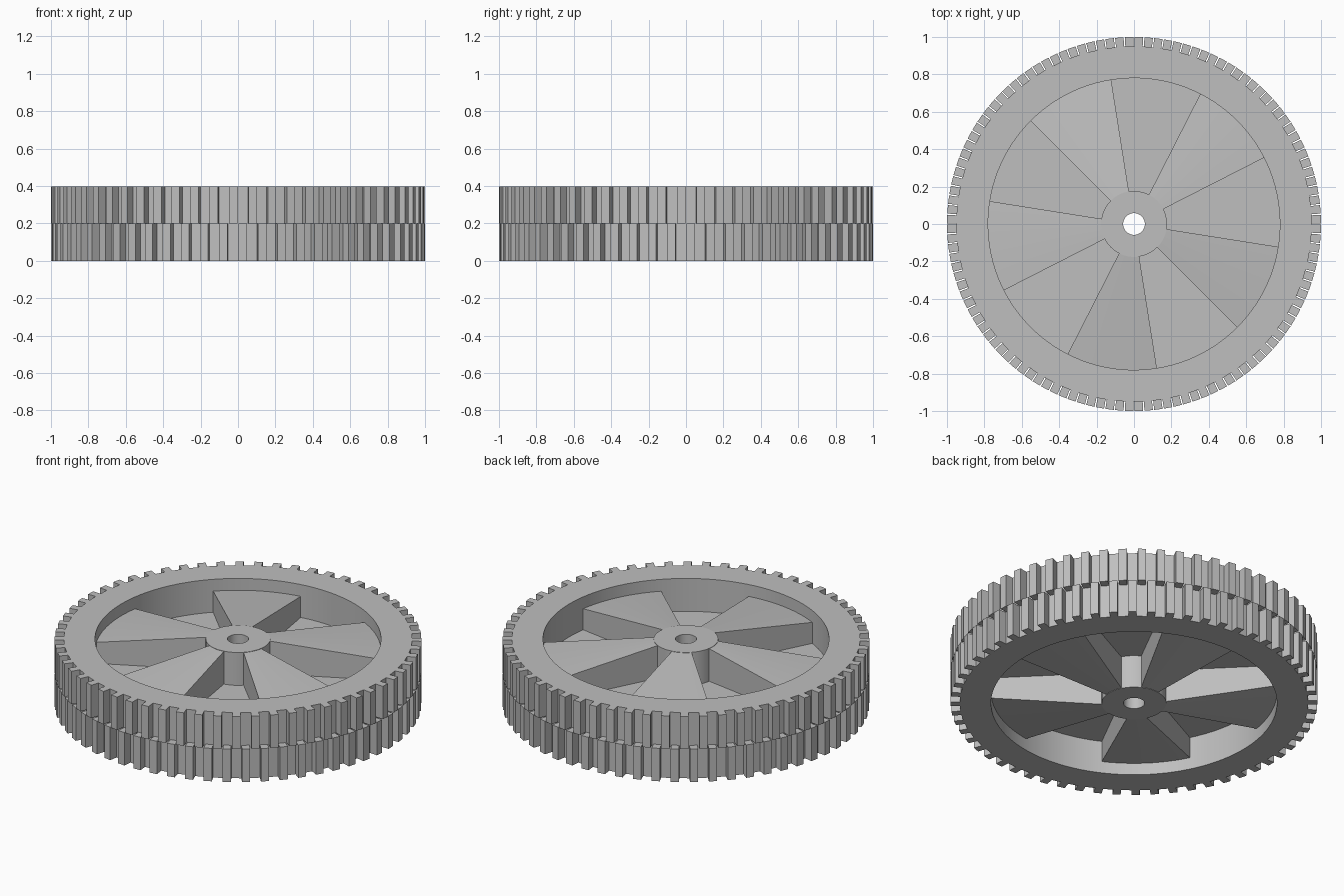
import bpy
import bmesh
from math import sin, cos, radians

H = 0.396          # wheel thickness
MID = H / 2        # plane where the two halves meet
R_BORE, R_HUB, R_RIM, R_ROOT, R_TIP = 0.058, 0.176, 0.78, 0.95, 1.0
TEETH, SPOKES = 60, 5

cube = bpy.data.objects.get("Cube")
if cube:
    bpy.data.objects.remove(cube, do_unlink=True)

grey = bpy.data.materials.new("plain grey")
grey.use_nodes = True
colour = (0.52, 0.52, 0.52, 1)
grey.diffuse_color = colour
grey.node_tree.nodes["Principled BSDF"].inputs["Base Color"].default_value = colour


def finish(name, bm):
    bmesh.ops.recalc_face_normals(bm, faces=bm.faces)
    mesh = bpy.data.meshes.new(name)
    bm.to_mesh(mesh)
    bm.free()
    mesh.materials.append(grey)
    ob = bpy.data.objects.new(name, mesh)
    bpy.context.collection.objects.link(ob)
    bpy.ops.object.select_all(action='DESELECT')
    ob.select_set(True)
    bpy.context.view_layer.objects.active = ob
    bpy.ops.object.shade_smooth_by_angle(angle=radians(20))
    return ob


def sweep(bm, section, angles, closed):
    """Turn a section of (radius, height) points about z; return faces by [step][side]."""
    rings = [[bm.verts.new((r * cos(a), r * sin(a), z)) for r, z in section]
             for a in map(radians, angles)]
    n = len(section)
    pairs = list(zip(rings, rings[1:]))
    if closed:
        pairs.append((rings[-1], rings[0]))
    else:
        bm.faces.new(rings[0])
        bm.faces.new(rings[-1])
    return [[bm.faces.new((p[i], p[(i + 1) % n], q[(i + 1) % n], q[i]))
             for i in range(n)] for p, q in pairs]


def box_section(r0, r1, z0, z1):
    return [(r0, z0), (r1, z0), (r1, z1), (r0, z1)]


# Tread halves: a ring whose every second outer face is pulled out as a tooth
def tread(name, z0, z1, centre):
    bm = bmesh.new()
    pitch, half = 360 / TEETH, 1.3
    angles = [centre + k * pitch + s for k in range(TEETH) for s in (-half, half)]
    steps = sweep(bm, box_section(R_RIM, R_ROOT, z0, z1), angles, True)
    bmesh.ops.recalc_face_normals(bm, faces=bm.faces)
    roots = [step[1] for step in steps[::2]]
    tips = bmesh.ops.extrude_discrete_faces(bm, faces=roots)["faces"]
    for v in {v for f in tips for v in f.verts}:
        v.co.x *= R_TIP / R_ROOT
        v.co.y *= R_TIP / R_ROOT
    finish(name, bm)


tread("lower_tread", 0, MID, 1.5)
tread("upper_tread", MID, H, -1.5)

# Hub with its bore
bm = bmesh.new()
sweep(bm, box_section(R_BORE, R_HUB, 0, H), range(0, 360, 5), True)
finish("hub", bm)


# Spokes: wedges sloping from the hub face to the recessed rim, alternating sides
def spoke_set(name, start, flip):
    bm = bmesh.new()
    section = [(R_HUB - 0.01, MID), (R_RIM + 0.005, MID),
               (R_RIM + 0.005, H - 0.072), (R_HUB - 0.01, H - 0.001)]
    if flip:
        section = [(r, H - z) for r, z in section]
    for k in range(SPOKES):
        first = start + k * 360 / SPOKES
        sweep(bm, section, [first + 3 * i for i in range(13)], False)
    finish(name, bm)


spoke_set("upper_spokes", 27, False)
spoke_set("lower_spokes", 63, True)
